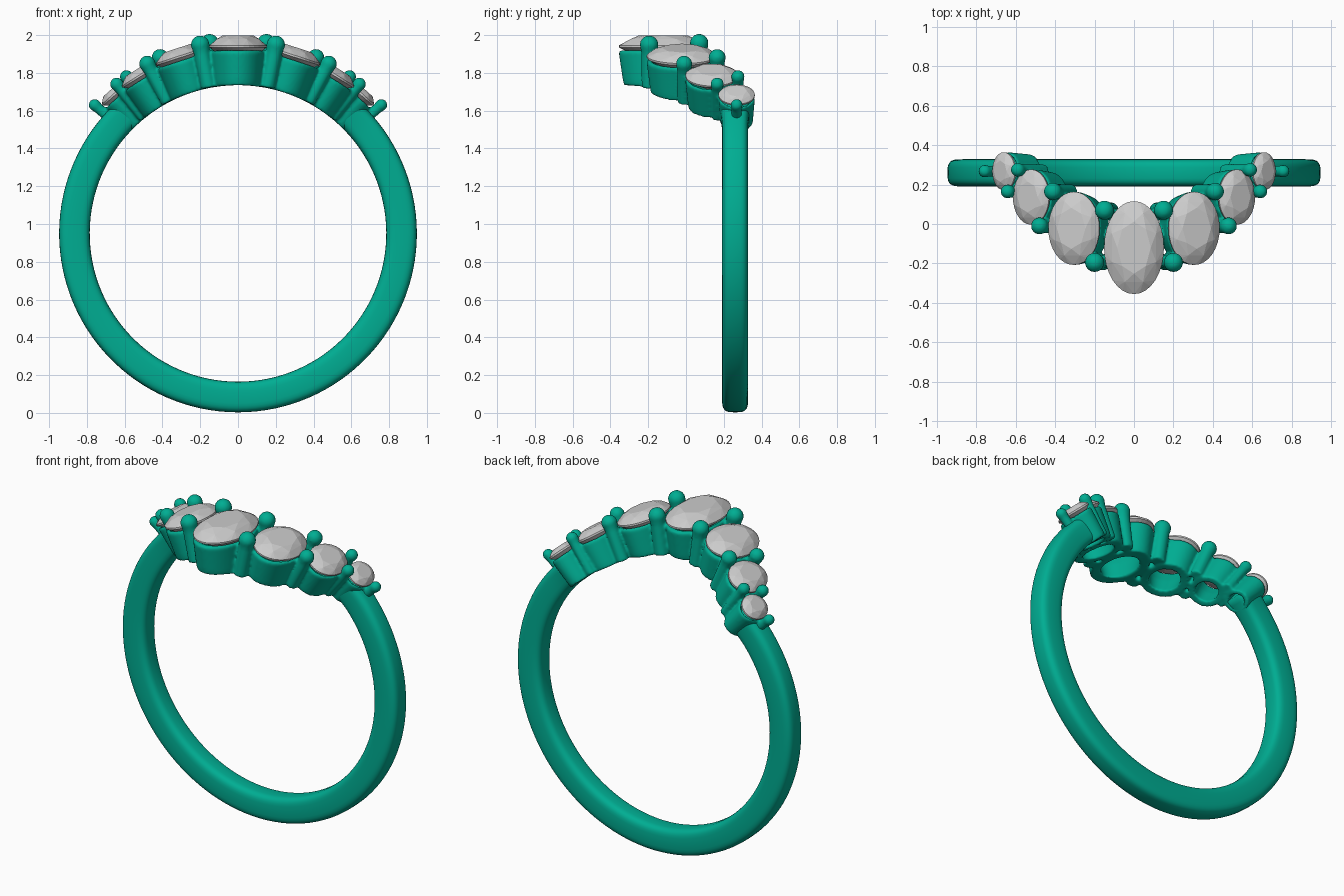
import bpy, bmesh
from math import sin, cos, pi, asin, sqrt, radians, copysign
from mathutils import Vector

if "Cube" in bpy.data.objects:
    bpy.data.objects.remove(bpy.data.objects["Cube"])

ZC = 0.95          # height of the finger-hole centre
R_IN, R_OUT = 0.785, 0.947
BAND_Y = 0.26

metal = bpy.data.materials.new("metal")
metal.diffuse_color = (0.0, 0.42, 0.29, 1)
metal.use_nodes = True
metal.node_tree.nodes["Principled BSDF"].inputs["Base Color"].default_value = metal.diffuse_color


def radial(a, u, y, n):
    """Point in a frame tilted by angle a about the ring axis (n points outward)."""
    return Vector((u * cos(a) + n * sin(a), y, ZC - u * sin(a) + n * cos(a)))


def skin(bm, rings, closed=False):
    """Bridge equal rings of points; cap the ends unless the rings form a loop."""
    vr = [[bm.verts.new(p) for p in r] for r in rings]
    k = len(vr[0])
    for i in range(len(vr) if closed else len(vr) - 1):
        a, b = vr[i], vr[(i + 1) % len(vr)]
        for j in range(k):
            bm.faces.new((a[j], a[(j + 1) % k], b[(j + 1) % k], b[j]))
    if not closed:
        bm.faces.new(vr[0][::-1])
        bm.faces.new(vr[-1])


def finish(bm, name, mat=None, smooth=True):
    bmesh.ops.recalc_face_normals(bm, faces=bm.faces)
    me = bpy.data.meshes.new(name)
    bm.to_mesh(me)
    bm.free()
    ob = bpy.data.objects.new(name, me)
    bpy.context.collection.objects.link(ob)
    if mat:
        me.materials.append(mat)
    for p in me.polygons:
        p.use_smooth = smooth
    return ob


# stones: tilt, centre y, half width, half length, girdle radius, crown height
STONES = [(0, -0.12, 0.152, 0.236, 0.995, 0.052),
          (18, -0.022, 0.136, 0.186, 0.99, 0.042),
          (32, 0.137, 0.108, 0.140, 0.988, 0.033),
          (42, 0.268, 0.078, 0.096, 0.99, 0.026)]
# prongs: bead x, bead y, bead radius
PRONGS = [(0.15, 0.07, 0.05), (0.20, -0.195, 0.05), (0.412, 0.165, 0.046),
          (0.48, -0.01, 0.044), (0.59, 0.275, 0.036), (0.642, 0.165, 0.036),
          (0.758, 0.268, 0.033)]


def add_basket(bm, a, cy, w, l, g):
    # closed wall profile: (scale, radius, follows the finger curve)
    top = g - 0.026
    prof = [(0.56, R_IN, 1), (0.88, R_IN, 1), (0.91, R_IN + 0.03, 1),
            (0.97, top - 0.06, 0), (1.0, top - 0.012, 0), (0.97, top, 0),
            (0.86, top, 0), (0.70, top - 0.08, 0)]
    rings = []
    for s, r, curved in prof:
        ring = []
        for k in range(48):
            t = 2 * pi * k / 48
            u = s * w * cos(t)
            n = sqrt(r * r - u * u) if curved else r
            ring.append(radial(a, u, cy + s * l * sin(t), n))
        rings.append(ring)
    skin(bm, rings, closed=True)


def add_prong(bm, x, y, r, side):
    # post running in to the finger hole, with a round bead on the end
    n0 = 1.018
    a = side * asin(x / n0)
    prof = [(R_IN + 0.003, r * 0.8), (0.9, r * 0.82), (n0 - r * 0.9, r * 0.84)]
    prof += [(n0 + r * sin(q), r * cos(q)) for q in
             [radians(d) for d in (-25, 0, 20, 40, 60, 75, 87)]]
    rings = []
    for n, rr in prof:
        rings.append([radial(a, rr * cos(2 * pi * k / 20), y + rr * sin(2 * pi * k / 20), n)
                      for k in range(20)])
    skin(bm, rings)


def make_stone(name, a, cy, w, l, g, crown):
    # oval brilliant cut as the hull of its table, girdle and pavilion points
    bm = bmesh.new()

    def ring(count, s, n, off=0.0):
        for k in range(count):
            t = 2 * pi * (k + off) / count
            bm.verts.new(radial(a, s * w * cos(t), cy + s * l * sin(t), n))
    ring(8, 0.56, g + crown)
    ring(8, 0.80, g + crown * 0.64, 0.5)
    ring(32, 1.0, g)
    ring(32, 1.0, g - 0.01)
    ring(8, 0.5, g - 0.01 - w * 0.42, 0.5)
    bm.verts.new(radial(a, 0, cy, g - 0.01 - w * 0.72))
    bmesh.ops.convex_hull(bm, input=bm.verts)
    bmesh.ops.dissolve_limit(bm, angle_limit=radians(0.5), verts=bm.verts, edges=bm.edges)
    finish(bm, name, smooth=False)


# band: rounded rectangle swept around the finger, open at the top
bm = bmesh.new()
rings = []
A0 = radians(40)
for i in range(97):
    a = A0 + (2 * pi - 2 * A0) * i / 96
    flare = max(0.0, 1 - min(a - A0, 2 * pi - A0 - a) / radians(12)) ** 2
    hr, hy = (R_OUT - R_IN) / 2, 0.069 + 0.015 * flare
    ring = []
    for k in range(32):
        t = 2 * pi * k / 32
        e = 2 / 3.6
        c = copysign(abs(cos(t)) ** e, cos(t))
        s = copysign(abs(sin(t)) ** e, sin(t))
        ring.append(radial(a, 0, BAND_Y + hy * c, (R_IN + R_OUT) / 2 + hr * s))
    rings.append(ring)
skin(bm, rings)
finish(bm, "band", metal)

# setting: baskets and prongs melted into one casting
bm = bmesh.new()
for i, (deg, cy, w, l, g, crown) in enumerate(STONES):
    for side in ((1,) if i == 0 else (1, -1)):
        a = side * radians(deg)
        add_basket(bm, a, cy, w, l, g)
        tag = "centre" if i == 0 else f"{'right' if side > 0 else 'left'}_{i}"
        make_stone("stone_" + tag, a, cy, w, l, g, crown)
for x, y, r in PRONGS:
    for side in (1, -1):
        add_prong(bm, x, y, r, side)
setting = finish(bm, "setting", metal)
remesh = setting.modifiers.new("fuse", 'REMESH')
remesh.mode = 'VOXEL'
remesh.voxel_size = 0.008
remesh.use_smooth_shade = True
soft = setting.modifiers.new("soften", 'SMOOTH')
soft.factor = 0.5
soft.iterations = 5
